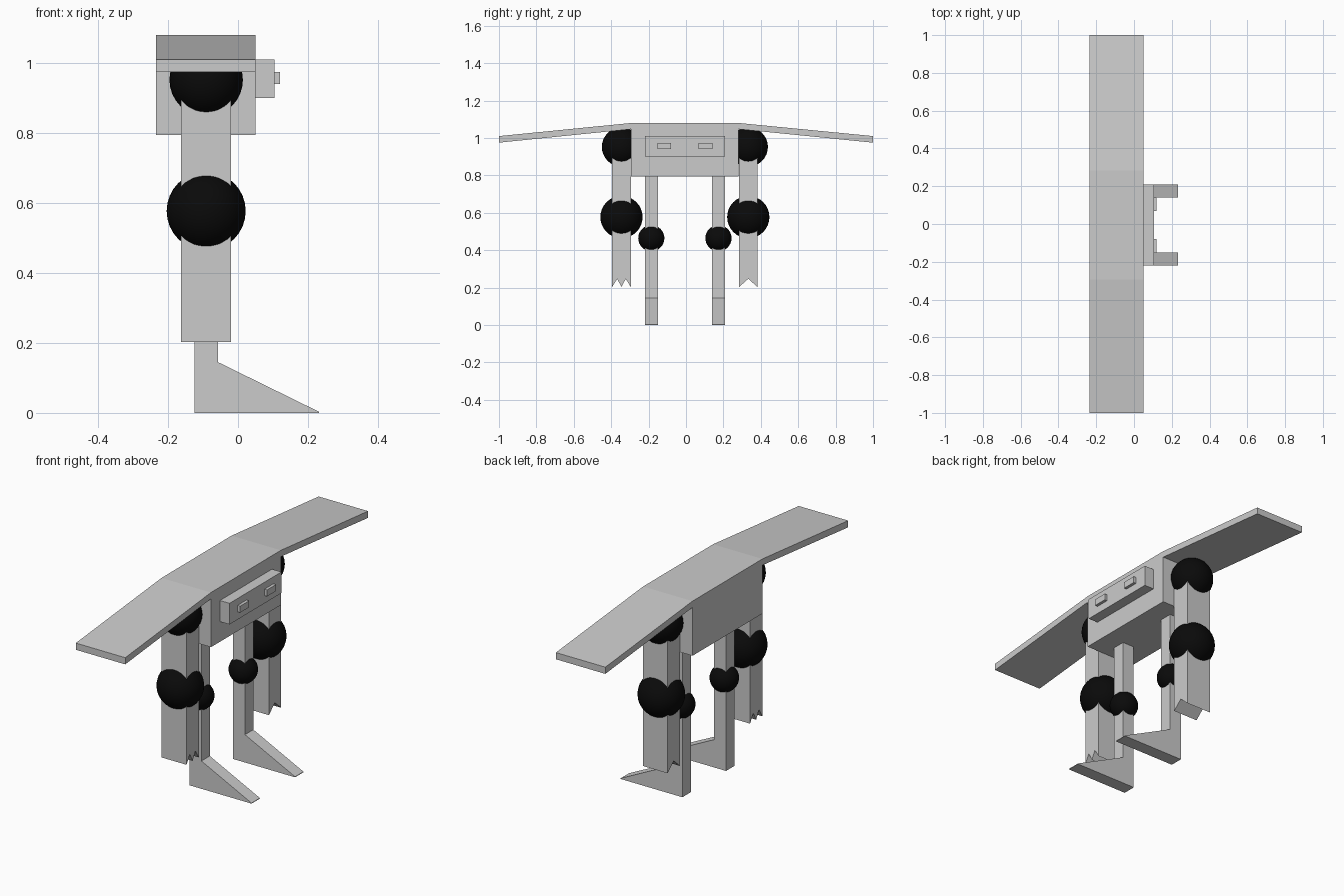
import bpy, bmesh

if "Cube" in bpy.data.objects:
    bpy.data.objects.remove(bpy.data.objects["Cube"])

def material(name, v):
    m = bpy.data.materials.new(name)
    m.diffuse_color = (v, v, v, 1)
    m.use_nodes = True
    m.node_tree.nodes["Principled BSDF"].inputs["Base Color"].default_value = m.diffuse_color
    return m

GREY = material("light grey", 0.6)
BLACK = material("joint black", 0.003)
YC = -0.006   # middle plane of the body
XC = -0.091   # limb centre line

def add(bm, name, mat):
    bmesh.ops.recalc_face_normals(bm, faces=bm.faces)
    me = bpy.data.meshes.new(name)
    bm.to_mesh(me)
    bm.free()
    me.materials.append(mat)
    ob = bpy.data.objects.new(name, me)
    bpy.context.collection.objects.link(ob)
    return ob

def extrude(name, profile, axis, a, b, mat=GREY):
    """Extrude a (y,z) profile along x, or an (x,z) profile along y."""
    bm = bmesh.new()
    place = (lambda p, t: (t, p[0], p[1])) if axis == 'x' else (lambda p, t: (p[0], t, p[1]))
    lo = [bm.verts.new(place(p, a)) for p in profile]
    hi = [bm.verts.new(place(p, b)) for p in profile]
    bm.faces.new(lo)
    bm.faces.new(hi)
    n = len(profile)
    for i in range(n):
        j = (i + 1) % n
        bm.faces.new((lo[i], lo[j], hi[j], hi[i]))
    return add(bm, name, mat)

def box(name, x0, x1, y0, y1, z0, z1):
    return extrude(name, [(y0, z0), (y1, z0), (y1, z1), (y0, z1)], 'x', x0, x1)

def ball(name, y, z, r):
    bm = bmesh.new()
    bmesh.ops.create_uvsphere(bm, u_segments=32, v_segments=16, radius=r)
    bmesh.ops.translate(bm, verts=bm.verts, vec=(XC, y, z))
    ob = add(bm, name, BLACK)
    for p in ob.data.polygons:
        p.use_smooth = True
    return ob

# body with both drooping wings as one profile
L, R = YC - 0.288, YC + 0.288
extrude("body_and_wings", [(-1, 1.01), (L, 1.08), (R, 1.08), (1, 1.01), (1, 0.975),
                           (R, 1.047), (R, 0.795), (L, 0.795), (L, 1.047), (-1, 0.975)],
        'x', -0.235, 0.05)

# face plate
box("face_plate", 0.05, 0.105, YC - 0.214, YC + 0.214, 0.90, 1.01)

for side, s in (("right", -1), ("left", 1)):
    # eye
    y0, y1 = sorted((YC + s * 0.074, YC + s * 0.147))
    box(side + "_eye", 0.105, 0.12, y0, y1, 0.94, 0.974)

    # arm with notched claw end: two notches on one side, one on the other
    c, h = YC + s * 0.339, 0.0505
    notch = [(c - 0.023, 0.247), (c, 0.203), (c + 0.023, 0.247)] if s < 0 else [(c, 0.247)]
    extrude(side + "_arm", [(c - h, 0.95), (c - h, 0.202)] + notch +
            [(c + h, 0.202), (c + h, 0.95)], 'x', -0.163, -0.02)
    ball(side + "_shoulder", c, 0.952, 0.105)
    ball(side + "_elbow", c, 0.577, 0.113)

    # leg and wedge foot
    y0, y1 = sorted((YC + s * 0.145, YC + s * 0.214))
    extrude(side + "_leg", [(-0.125, 0), (0.232, 0), (0.232, 0.003), (-0.057, 0.145),
                            (-0.057, 0.8), (-0.125, 0.8)], 'y', y0, y1)
    ball(side + "_knee", (y0 + y1) / 2, 0.464, 0.07)
